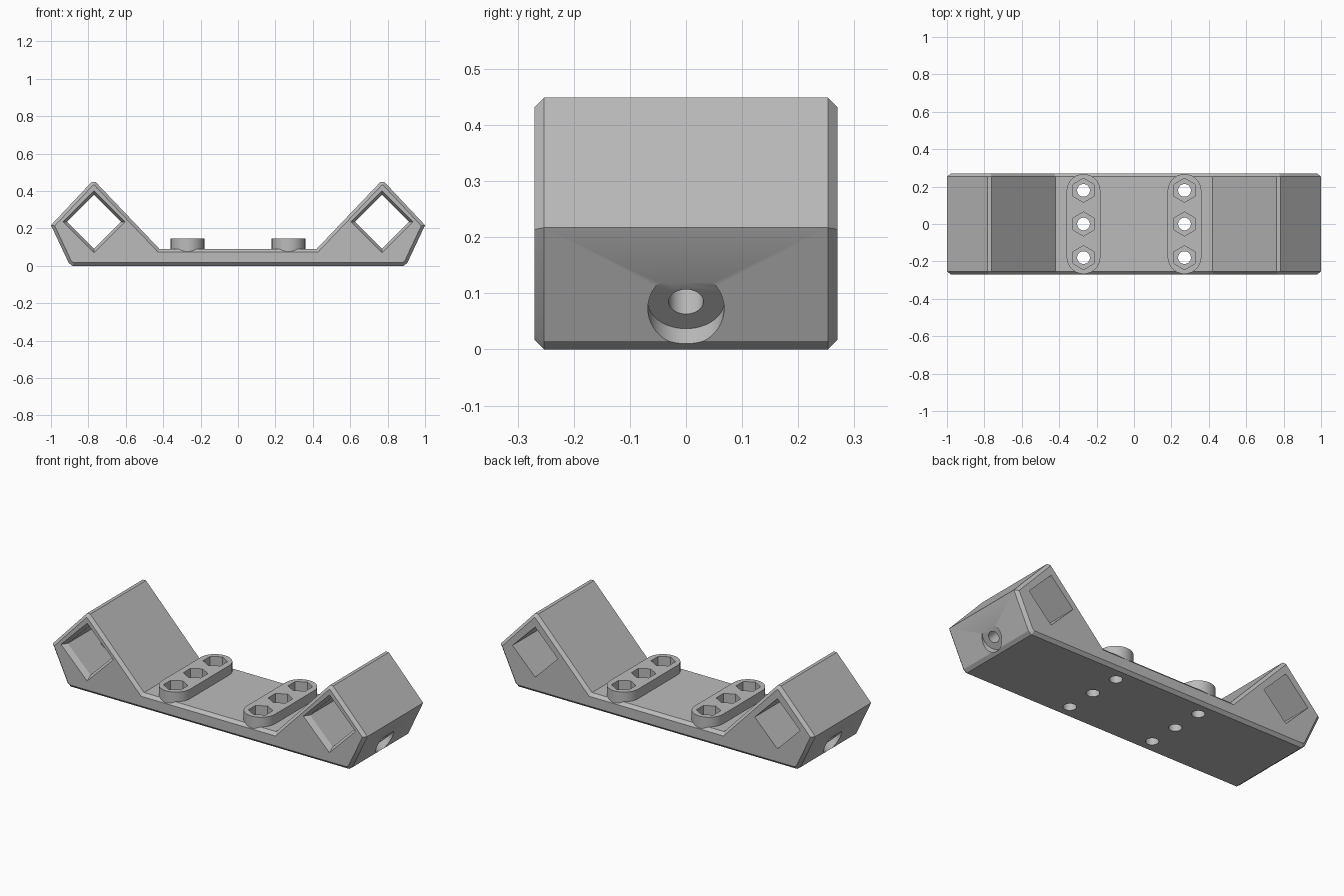
import bpy, bmesh, math
from mathutils import Matrix, Vector

cube = bpy.data.objects.get("Cube")
if cube:
    bpy.data.objects.remove(cube, do_unlink=True)

grey = bpy.data.materials.new("plain grey")
grey.use_nodes = True
GREY = (0.5, 0.5, 0.5, 1)
grey.diffuse_color = GREY
grey.node_tree.nodes["Principled BSDF"].inputs["Base Color"].default_value = GREY


def prism(name, outline, z0, z1, matrix=Matrix(), flare=1.0, chamfer=0.0):
    """Extrude an outline along local z; flare scales the far end."""
    bm = bmesh.new()
    low = [bm.verts.new((x, y, z0)) for x, y in outline]
    high = [bm.verts.new((x * flare, y * flare, z1)) for x, y in outline]
    caps = [bm.faces.new(low[::-1]), bm.faces.new(high)]
    n = len(outline)
    for i in range(n):
        j = (i + 1) % n
        bm.faces.new((low[i], low[j], high[j], high[i]))
    bmesh.ops.recalc_face_normals(bm, faces=bm.faces)
    if chamfer:
        rim = [e for f in caps for e in f.edges]
        bmesh.ops.bevel(bm, geom=rim, offset=chamfer, segments=1,
                        affect='EDGES', profile=0.5)
    bmesh.ops.transform(bm, matrix=matrix, verts=bm.verts)
    mesh = bpy.data.meshes.new(name)
    bm.to_mesh(mesh)
    bm.free()
    mesh.materials.append(grey)
    obj = bpy.data.objects.new(name, mesh)
    bpy.context.collection.objects.link(obj)
    return obj


def ngon(radius, sides, start=0.0):
    return [(radius * math.cos(start + math.tau * i / sides),
             radius * math.sin(start + math.tau * i / sides)) for i in range(sides)]


def activate(obj):
    bpy.ops.object.select_all(action='DESELECT')
    obj.select_set(True)
    bpy.context.view_layer.objects.active = obj


def cut(targets, cutter):
    """Subtract the cutter from every target, then discard it."""
    for target in targets:
        activate(target)
        mod = target.modifiers.new("cut", 'BOOLEAN')
        mod.operation = 'DIFFERENCE'
        mod.solver = 'EXACT'
        mod.object = cutter
        bpy.ops.object.modifier_apply(modifier=mod.name)
    bpy.data.objects.remove(cutter, do_unlink=True)


# Main body: mirrored profile extruded front to back, chamfered rims
upright = Matrix.Rotation(math.pi / 2, 4, 'X')
half = [(0.885, 0), (0.905, 0.015), (1, 0.217), (0.782, 0.449),
        (0.762, 0.449), (0.42, 0.09)]
profile = half + [(-x, z) for x, z in reversed(half)]
body = prism("cradle_body", profile, -0.27, 0.27, upright, chamfer=0.017)

bars = []
for side, label in ((1, "left"), (-1, "right")):
    # Diamond socket through each wing, flared at the front
    socket = Matrix.Translation((side * 0.77, 0, 0.235)) @ upright
    cut([body], prism("socket_cutter", ngon(0.144, 4), -0.4, 0.4, socket))
    cut([body], prism("flare_cutter", ngon(0.137, 4), 0.23, 0.30, socket, flare=1.37))

    # Angled clamp screw hole and counterbore
    axis = Vector((side, 0, -1)).to_track_quat('Z', 'Y').to_matrix().to_4x4()
    screw = Matrix.Translation((side * 0.92, 0, 0.085)) @ axis
    cut([body], prism("screw_cutter", ngon(0.031, 32), -0.2, 0.05, screw))
    cut([body], prism("counterbore_cutter", ngon(0.068, 48), 0, 0.2, screw))

    # Rounded raised bar on the floor
    place = Matrix.Translation((side * 0.27, 0, 0))
    arc = [(0.09 * math.cos(math.pi * i / 24), 0.177 + 0.09 * math.sin(math.pi * i / 24))
           for i in range(25)]
    stadium = arc + [(-x, -y) for x, y in arc]
    bar = prism(label + "_nut_bar", stadium, 0.05, 0.145, place)
    bars.append(bar)

    # Nut pockets and bolt holes through bar and floor
    for row in (-0.18, 0, 0.18):
        spot = Matrix.Translation((side * 0.27, row, 0))
        cut([body, bar], prism("bolt_cutter", ngon(0.034, 32), -0.1, 0.3, spot))
        cut([body, bar], prism("nut_cutter", ngon(0.064, 6, math.pi / 2), 0.083, 0.3, spot))

for obj in [body] + bars:
    activate(obj)
    bpy.ops.object.shade_smooth_by_angle(angle=math.radians(20))
